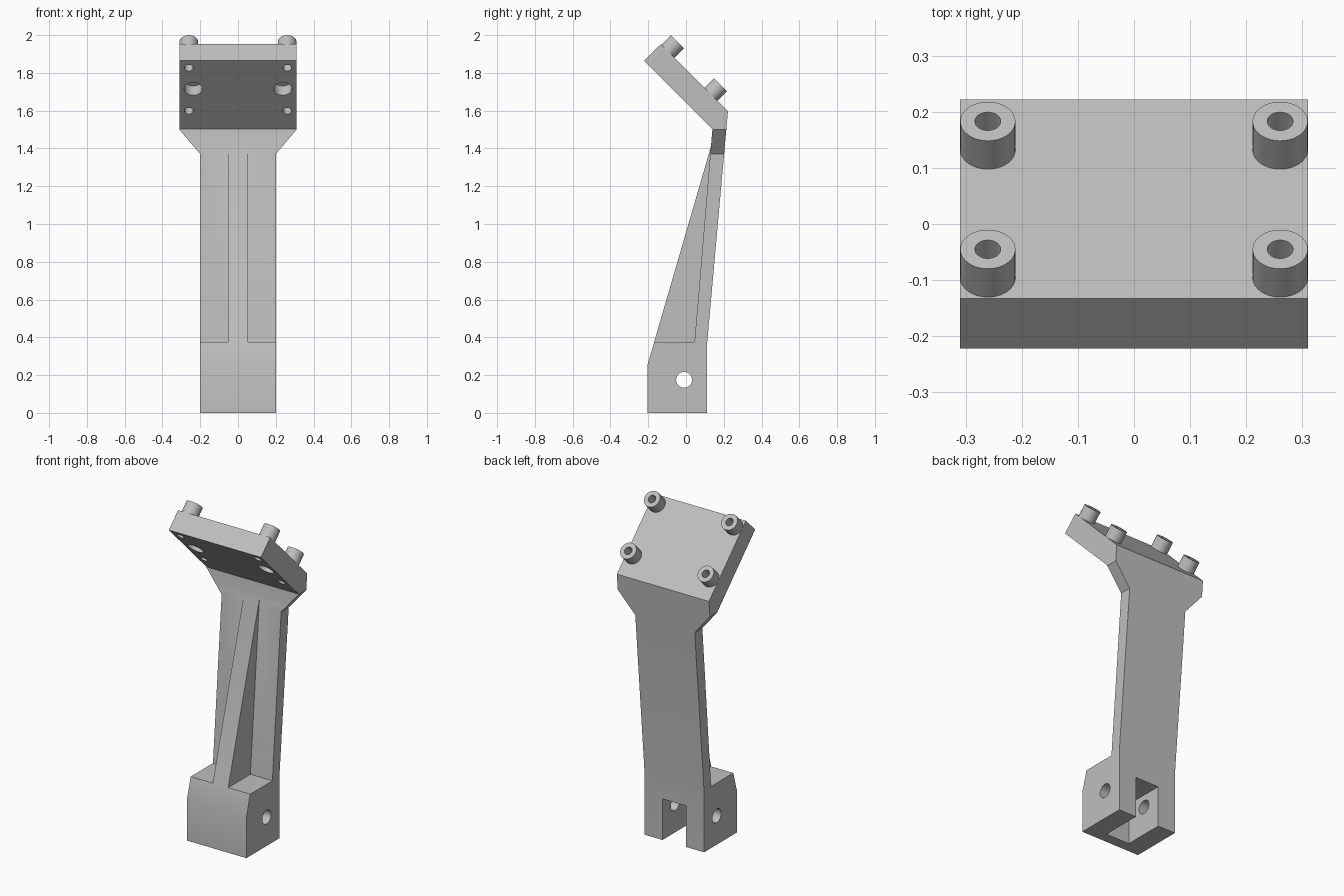
import bpy, bmesh, math
from mathutils import Vector

if "Cube" in bpy.data.objects:
    bpy.data.objects.remove(bpy.data.objects["Cube"])

grey = bpy.data.materials.new("light grey")
grey.diffuse_color = (0.52, 0.52, 0.52, 1)
grey.use_nodes = True
grey.node_tree.nodes["Principled BSDF"].inputs["Base Color"].default_value = grey.diffuse_color


def prism(name, pts, a, b, axis="x"):
    """Extrude a 2D outline: (y, z) along x, or (x, z) along y."""
    bm = bmesh.new()
    rings = []
    for t in (a, b):
        rings.append([bm.verts.new((t, p, q) if axis == "x" else (p, t, q)) for p, q in pts])
    bm.faces.new(rings[0])
    bm.faces.new(rings[1][::-1])
    n = len(pts)
    for i in range(n):
        j = (i + 1) % n
        bm.faces.new((rings[0][i], rings[1][i], rings[1][j], rings[0][j]))
    bmesh.ops.recalc_face_normals(bm, faces=bm.faces)
    return finish(name, bm)


def rod(name, start, end, radius, sides=40):
    """Cylinder between two points."""
    start, end = Vector(start), Vector(end)
    d = end - start
    bm = bmesh.new()
    bmesh.ops.create_cone(bm, cap_ends=True, segments=sides, radius1=radius,
                          radius2=radius, depth=d.length)
    bm.transform(d.to_track_quat("Z", "Y").to_matrix().to_4x4())
    bmesh.ops.translate(bm, verts=bm.verts, vec=(start + end) / 2)
    return finish(name, bm)


def finish(name, bm):
    me = bpy.data.meshes.new(name)
    bm.to_mesh(me)
    bm.free()
    me.materials.append(grey)
    ob = bpy.data.objects.new(name, me)
    bpy.context.collection.objects.link(ob)
    return ob


def combine(target, tool, operation):
    """Apply a boolean and discard the tool."""
    m = target.modifiers.new("bool", "BOOLEAN")
    m.object, m.operation, m.solver = tool, operation, "EXACT"
    bpy.context.view_layer.objects.active = target
    bpy.ops.object.modifier_apply(modifier=m.name)
    bpy.data.objects.remove(tool)


# Side outline of foot, rib, neck and tilted plate
profile = [(-0.205, 0), (0.112, 0), (0.112, 0.37), (0.222, 1.597), (-0.133, 1.952),
           (-0.222, 1.865), (0.14, 1.503), (0.132, 1.41), (-0.205, 0.25)]
bracket = prism("bracket", profile, -0.31, 0.31)

# Narrow the neck, flaring out to the plate, and hollow both sides of the rib
flank = [(0.2, -0.1), (0.2, 1.37), (0.4, 1.606), (0.6, 1.606), (0.6, -0.1)]
pocket = [(-0.5, 0.375), (0.045, 0.375), (0.1318, 1.41), (-0.5, 1.41)]
for s in (-1, 1):
    combine(bracket, prism("flank_cutter", [(s * x, z) for x, z in flank], -0.6, 0.6, "y"),
            "DIFFERENCE")
    combine(bracket, prism("pocket_cutter", pocket, s * 0.052, s * 0.5), "DIFFERENCE")

# Fork slot and pivot hole in the foot
slot = [(-0.14, -0.1), (0.3, -0.1), (0.3, 0.25), (-0.14, 0.25)]
combine(bracket, prism("slot_cutter", slot, -0.08, 0.08), "DIFFERENCE")
combine(bracket, rod("pivot_cutter", (-0.5, -0.01, 0.175), (0.5, -0.01, 0.175), 0.042),
        "DIFFERENCE")

# Bosses on the plate with through holes, and blind holes below
normal = Vector((0, 1, 1)).normalized()
for s in (-1, 1):
    for y, z in ((-0.045, 1.965), (0.183, 1.737)):
        top = Vector((s * 0.2605, y, z))
        combine(bracket, rod("boss", top - normal * 0.1, top, 0.0492), "UNION")
        combine(bracket, rod("screw_cutter", top - normal * 0.3, top + normal * 0.1, 0.023),
                "DIFFERENCE")
    low = Vector((s * 0.237, -0.073, 1.715))
    combine(bracket, rod("blind_cutter", low - normal * 0.1, low + normal * 0.07, 0.048),
            "DIFFERENCE")

bpy.ops.object.select_all(action="DESELECT")
bracket.select_set(True)
bpy.context.view_layer.objects.active = bracket
bpy.ops.object.shade_smooth_by_angle(angle=math.radians(25))
